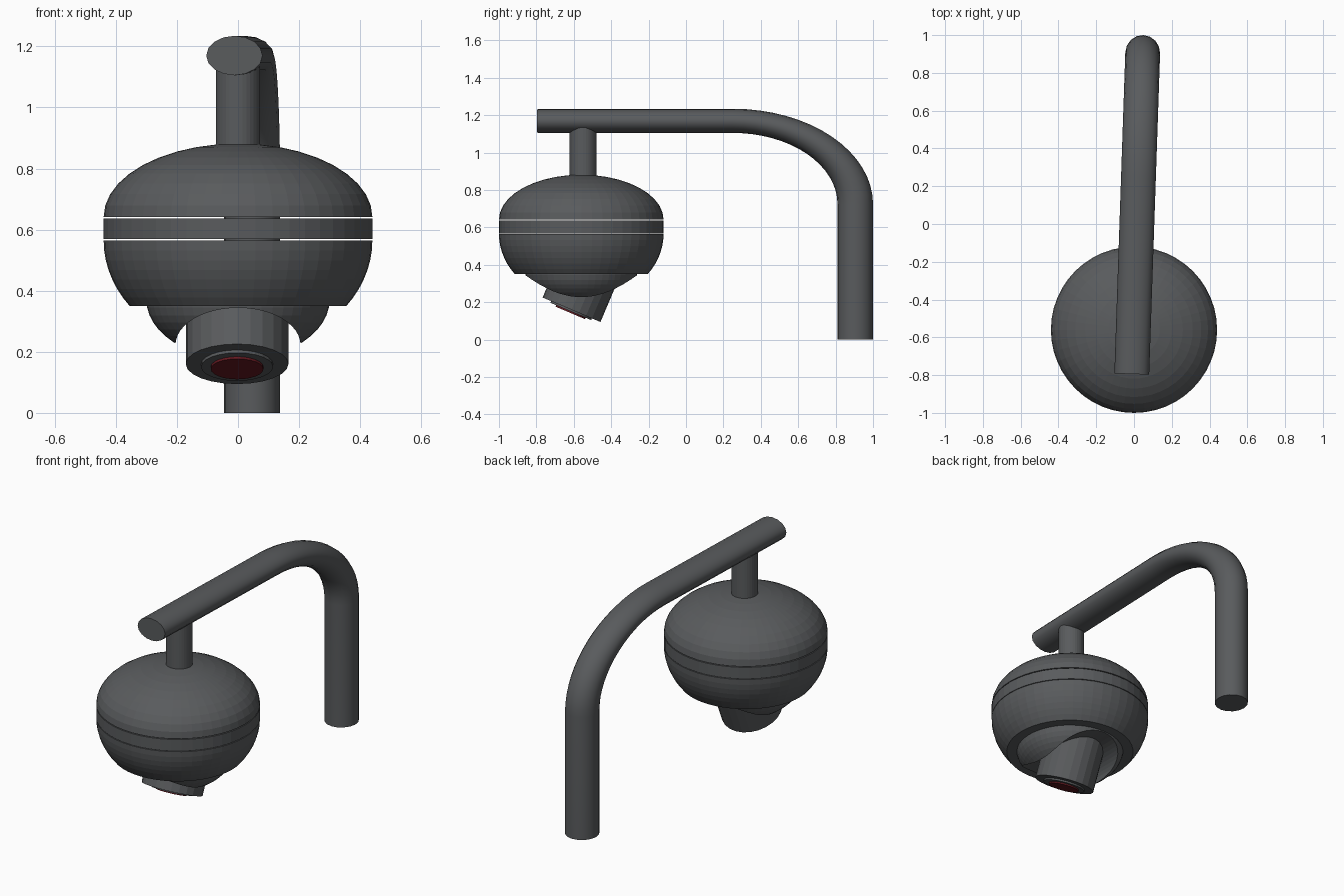
import bpy, bmesh, math
from mathutils import Vector

if "Cube" in bpy.data.objects:
    bpy.data.objects.remove(bpy.data.objects["Cube"])

CY = -0.56  # lamp axis, y position


def material(name, color):
    m = bpy.data.materials.new(name)
    m.diffuse_color = color
    m.use_nodes = True
    m.node_tree.nodes["Principled BSDF"].inputs["Base Color"].default_value = m.diffuse_color
    return m


GREY = material("dark_grey", (0.10, 0.105, 0.11, 1))
RED = material("dark_red", (0.13, 0.01, 0.015, 1))


def lathe(name, profile, loc, mat=GREY, segs=32, rot=(0, 0, 0)):
    """Closed solid of revolution from (radius, z) points, bottom to top."""
    bm = bmesh.new()
    rings = []
    for r, z in profile:
        if r < 1e-5:
            rings.append([bm.verts.new((0, 0, z))])
        else:
            rings.append([bm.verts.new((r * math.cos(2 * math.pi * i / segs),
                                        r * math.sin(2 * math.pi * i / segs), z))
                          for i in range(segs)])
    for a, b in zip(rings, rings[1:]):
        for i in range(segs):
            j = (i + 1) % segs
            if len(a) == 1:
                bm.faces.new((a[0], b[j], b[i]))
            elif len(b) == 1:
                bm.faces.new((a[i], a[j], b[0]))
            else:
                bm.faces.new((a[i], a[j], b[j], b[i]))
    for ring in (rings[0], rings[-1]):
        if len(ring) > 1:
            bm.faces.new(ring)
    bmesh.ops.recalc_face_normals(bm, faces=bm.faces)
    me = bpy.data.meshes.new(name)
    bm.to_mesh(me)
    bm.free()
    ob = bpy.data.objects.new(name, me)
    bpy.context.collection.objects.link(ob)
    ob.location, ob.rotation_euler = loc, rot
    me.materials.append(mat)
    return ob


def arc(rx, rz, zc, a0, a1, n):
    """Ellipse profile points between two angles in degrees."""
    out = []
    for i in range(n + 1):
        a = math.radians(a0 + (a1 - a0) * i / n)
        out.append((rx * math.cos(a), zc + rz * math.sin(a)))
    return out


# Bent pole: round tube squashed in z
SQ = 0.68
R = 0.655
top = 1.17 / SQ
pts = [(0, 0, 0)]
for i in range(17):
    a = math.pi / 2 * i / 16
    pts.append((0, -R + R * math.cos(a), top - R + R * math.sin(a)))
pts.append((0, -1.70, top))
cu = bpy.data.curves.new("pole", 'CURVE')
cu.dimensions = '3D'
cu.bevel_depth = 0.095
cu.bevel_resolution = 6
cu.use_fill_caps = True
sp = cu.splines.new('POLY')
sp.points.add(len(pts) - 1)
for p, c in zip(sp.points, pts):
    p.co = (*c, 1)
pole = bpy.data.objects.new("pole", cu)
bpy.context.collection.objects.link(pole)
pole.location = (0.046, 0.905, 0)
pole.rotation_euler = (0, 0, -0.034)
pole.scale = (0.97, 1, SQ)
cu.materials.append(GREY)
bpy.context.view_layer.objects.active = pole
pole.select_set(True)
bpy.ops.object.convert(target='MESH')
pole.select_set(False)

# Hanging stem
lathe("stem", [(0.072, 0.85), (0.072, 1.15)], (0, -0.55, 0))

# Housing: dome, band and lower shell with thin gaps between
lathe("upper_dome", arc(0.44, 0.24, 0.642, 0, 90, 10), (0, CY, 0), segs=48)
lathe("middle_band", [(0.44, 0.569), (0.44, 0.637)], (0, CY, 0), segs=48)
lathe("lower_shell", arc(0.44, 0.364, 0.565, -36.2, 0, 7), (0, CY, 0), segs=48)

# Ball under the shell with an arched slot running front to back
bowl = lathe("camera_ball", arc(0.30, 0.195, 0.37, -90, 0, 12), (0, CY, 0), segs=48)
cutter = lathe("slot_cutter", [(1, -0.6), (1, 0.6)], (0, CY, 0.222), segs=48,
               rot=(math.pi / 2, 0, 0))
cutter.scale = (0.205, 0.122, 1)
cutter.hide_render = True
mod = bowl.modifiers.new("slot", 'BOOLEAN')
mod.operation = 'DIFFERENCE'
mod.solver = 'EXACT'
mod.object = cutter
bpy.context.view_layer.objects.active = bowl
bpy.ops.object.modifier_apply(modifier="slot")
bpy.data.objects.remove(cutter)

# Tilted camera barrel with stepped rings and red lens, looking down and forward
axis = Vector((0, -0.39, -0.92)).normalized()
rot = axis.to_track_quat('Z', 'X').to_euler()
face = (-0.003, -0.612, 0.160)
for name, r, z0, z1, mat in (("camera_barrel", 0.168, -0.27, 0, GREY),
                             ("lens_ring", 0.118, -0.02, 0.010, GREY),
                             ("lens_glass", 0.086, -0.02, 0.018, RED)):
    lathe(name, [(r, z0), (r, z1)], face, mat, 24, rot)
